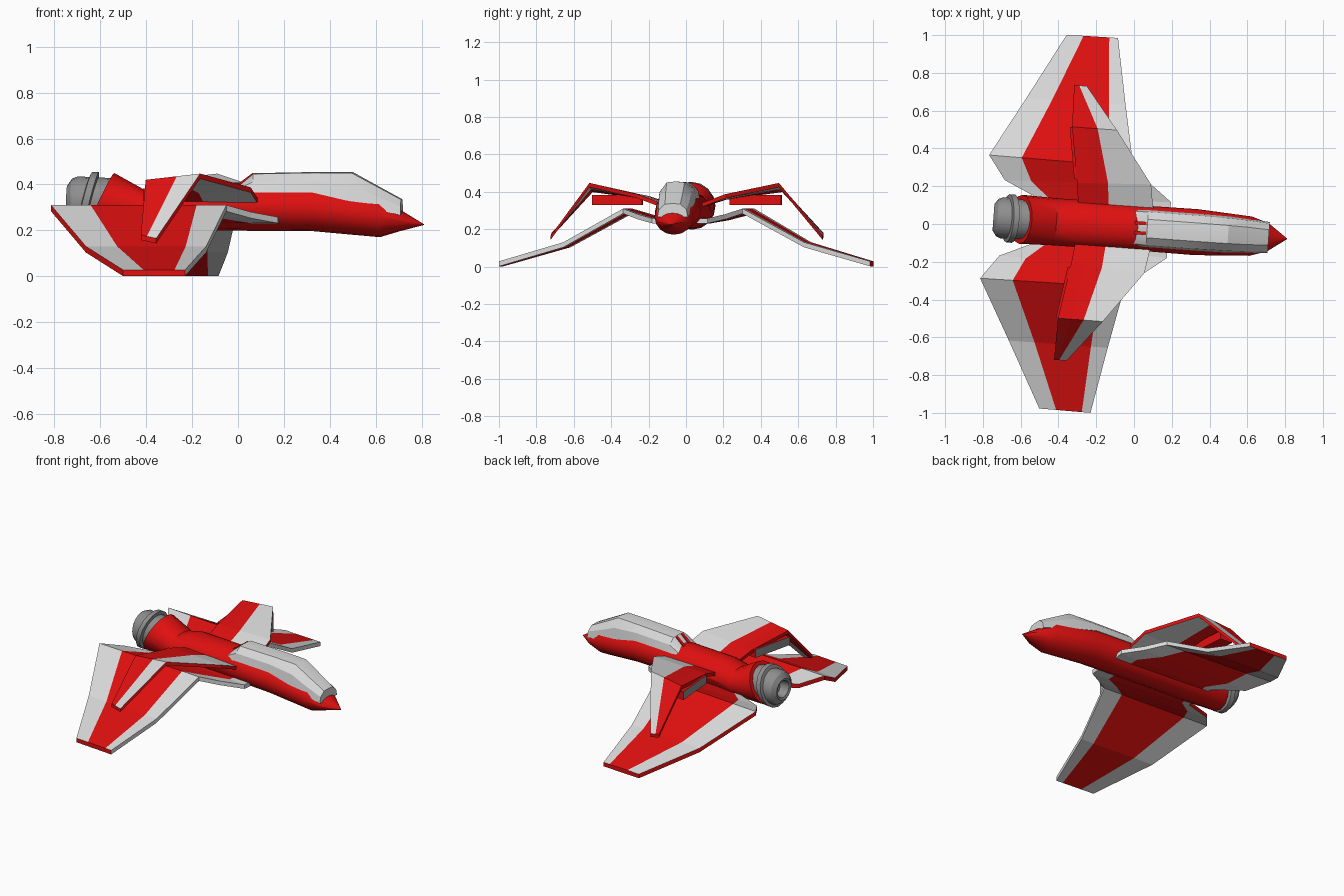
import bpy, bmesh, math
from mathutils import Vector

cube = bpy.data.objects.get("Cube")
if cube:
    bpy.data.objects.remove(cube, do_unlink=True)

YAW, OFFSET = math.radians(-4.2), (0, -0.019, 0)


def material(name, color):
    m = bpy.data.materials.new(name)
    m.use_nodes = True
    m.diffuse_color = (*color, 1)
    m.node_tree.nodes["Principled BSDF"].inputs["Base Color"].default_value = (*color, 1)
    return m


MATS = [material("red", (0.74, 0.005, 0.005)),
        material("pale_grey", (0.7, 0.7, 0.7)),
        material("engine_grey", (0.27, 0.27, 0.27))]
RED, PALE, GREY = range(3)


def loft(name, rings, seg_mats, cap_mat, mirror=False, smooth=False):
    """Skin a list of equal point loops; each strip around the loop has its own colour."""
    bm = bmesh.new()
    loops = [[bm.verts.new(p) for p in ring] for ring in rings]
    n = len(loops[0])
    for a, b in zip(loops, loops[1:]):
        for j in range(n):
            k = (j + 1) % n
            bm.faces.new((a[j], a[k], b[k], b[j])).material_index = seg_mats[j % len(seg_mats)]
    for end in (loops[0], loops[-1]):
        bm.faces.new(end).material_index = cap_mat
    bmesh.ops.remove_doubles(bm, verts=bm.verts, dist=0.0005)
    bmesh.ops.recalc_face_normals(bm, faces=bm.faces)
    mesh = bpy.data.meshes.new(name)
    bm.to_mesh(mesh)
    bm.free()
    for m in MATS:
        mesh.materials.append(m)
    ob = bpy.data.objects.new(name, mesh)
    bpy.context.collection.objects.link(ob)
    ob.location, ob.rotation_euler = OFFSET, (0, 0, YAW)
    if mirror:
        mod = ob.modifiers.new("mirror", "MIRROR")
        mod.use_axis = (False, True, False)
    if smooth:
        bpy.ops.object.select_all(action="DESELECT")
        ob.select_set(True)
        bpy.context.view_layer.objects.active = ob
        bpy.ops.object.shade_smooth_by_angle(angle=math.radians(26))
    return ob


def oval(u, z, w, h, tilt=0.0, n=16):
    """Cross-section loop across the long axis, leaning forward by tilt."""
    pts = []
    for i in range(n):
        a = 2 * math.pi * i / n
        dz = h * math.sin(a)
        pts.append((u + tilt * dz, w * math.cos(a), z + dz))
    return pts


def panel(name, stations, thick, bands, lead, trail, tip):
    """Wing slab: stations of (lead point, trail point, two colour break fractions)."""
    rings = []
    for front, back, f1, f2 in stations:
        front, back = Vector(front), Vector(back)
        top = [back.lerp(front, f) for f in (0, f1, f2, 1)]
        rings.append(top + [p - Vector((0, 0, thick)) for p in reversed(top)])
    loft(name, rings, bands + [lead] + bands[::-1] + [trail], tip, mirror=True)


# Body with drooping nose and flared, slanted tail
body = [(-0.60, 0.325, 0.13, 0.125, 0.47), (-0.42, 0.29, 0.125, 0.088, 0.1),
        (-0.30, 0.303, 0.125, 0.102), (0.05, 0.303, 0.12, 0.105),
        (0.33, 0.30, 0.122, 0.104), (0.62, 0.265, 0.104, 0.095),
        (0.71, 0.243, 0.075, 0.046), (0.812, 0.225, 0.002, 0.002)]
loft("fuselage", [oval(*s) for s in body], [RED], RED, smooth=True)

# Engine barrel with hollow nozzle, and leaning collar
barrel = [(-0.50, 0.10), (-0.70, 0.11), (-0.725, 0.10), (-0.746, 0.07), (-0.74, 0.055), (-0.67, 0.045)]
loft("engine", [oval(u, 0.325, r, r) for u, r in barrel], [GREY], GREY, smooth=True)
collar = [(-0.675, 0.105), (-0.67, 0.128), (-0.64, 0.128), (-0.635, 0.105)]
loft("engine_collar", [oval(u, 0.325, r, r, 0.25) for u, r in collar], [GREY], GREY, smooth=True)


# Canopy hood: low arch, sloping down to the nose
def arch(u, w, low, high):
    half = [(1, 0), (0.9, 0.55), (0.5, 0.96)]
    side = [(u, w * a, low + (high - low) * b) for a, b in half]
    return side + [(u, 0, high)] + [(p[0], -p[1], p[2]) for p in reversed(side)]


hood = [(0.0, 0.095, 0.355, 0.39), (0.07, 0.098, 0.365, 0.449), (0.33, 0.098, 0.365, 0.454),
        (0.50, 0.096, 0.325, 0.455), (0.60, 0.092, 0.295, 0.40), (0.715, 0.082, 0.265, 0.337)]
loft("canopy", [arch(*s) for s in hood], [PALE], PALE, smooth=True)

# Small red slots between the canopy's rear prongs
for side, label in ((1, "left"), (-1, "right")):
    slot = [[(u, side * 0.026 + d, z + e) for d, e in
             ((-0.009, -0.01), (0.009, -0.01), (0.009, 0.003), (-0.009, 0.003))]
            for u, z in ((-0.01, 0.39), (0.065, 0.446))]
    loft(label + "_canopy_slot", slot, [RED], RED)

# Large drooping main wings
panel("main_wings", [
    ((0.185, 0.05, 0.255), (-0.48, 0.05, 0.255), 0.03, 0.83),
    ((0.185, 0.149, 0.258), (-0.51, 0.114, 0.258), 0.08, 0.83),
    ((0.073, 0.235, 0.28), (-0.70, 0.20, 0.275), 0.18, 0.83),
    ((-0.027, 0.32, 0.31), (-0.793, 0.327, 0.31), 0.226, 0.83),
    ((-0.092, 0.645, 0.13), (-0.617, 0.645, 0.13), 0.26, 0.83),
    ((-0.158, 0.995, 0.028), (-0.43, 0.992, 0.028), 0.33, 0.83),
], 0.027, [PALE, RED, PALE], PALE, RED, RED)

# Smaller upper wings, bent sharply down at the outer third
panel("upper_wings", [
    ((0.10, 0.07, 0.325), (-0.30, 0.07, 0.335), 0.2, 0.40),
    ((0.073, 0.235, 0.387), (-0.318, 0.214, 0.38), 0.2, 0.42),
    ((-0.128, 0.508, 0.447), (-0.366, 0.508, 0.42), 0.3, 0.57),
    ((-0.304, 0.729, 0.165), (-0.371, 0.729, 0.18), 0.2, 0.4),
], 0.022, [RED, RED, PALE], RED, RED, RED)

# Boxed exhaust flaps under the upper wings' rear edge
panel("rear_flaps", [
    ((-0.25, 0.235, 0.383), (-0.335, 0.235, 0.383), 0.3, 0.6),
    ((-0.29, 0.506, 0.383), (-0.378, 0.506, 0.383), 0.3, 0.6),
], 0.055, [RED, RED, RED], RED, GREY, RED)
